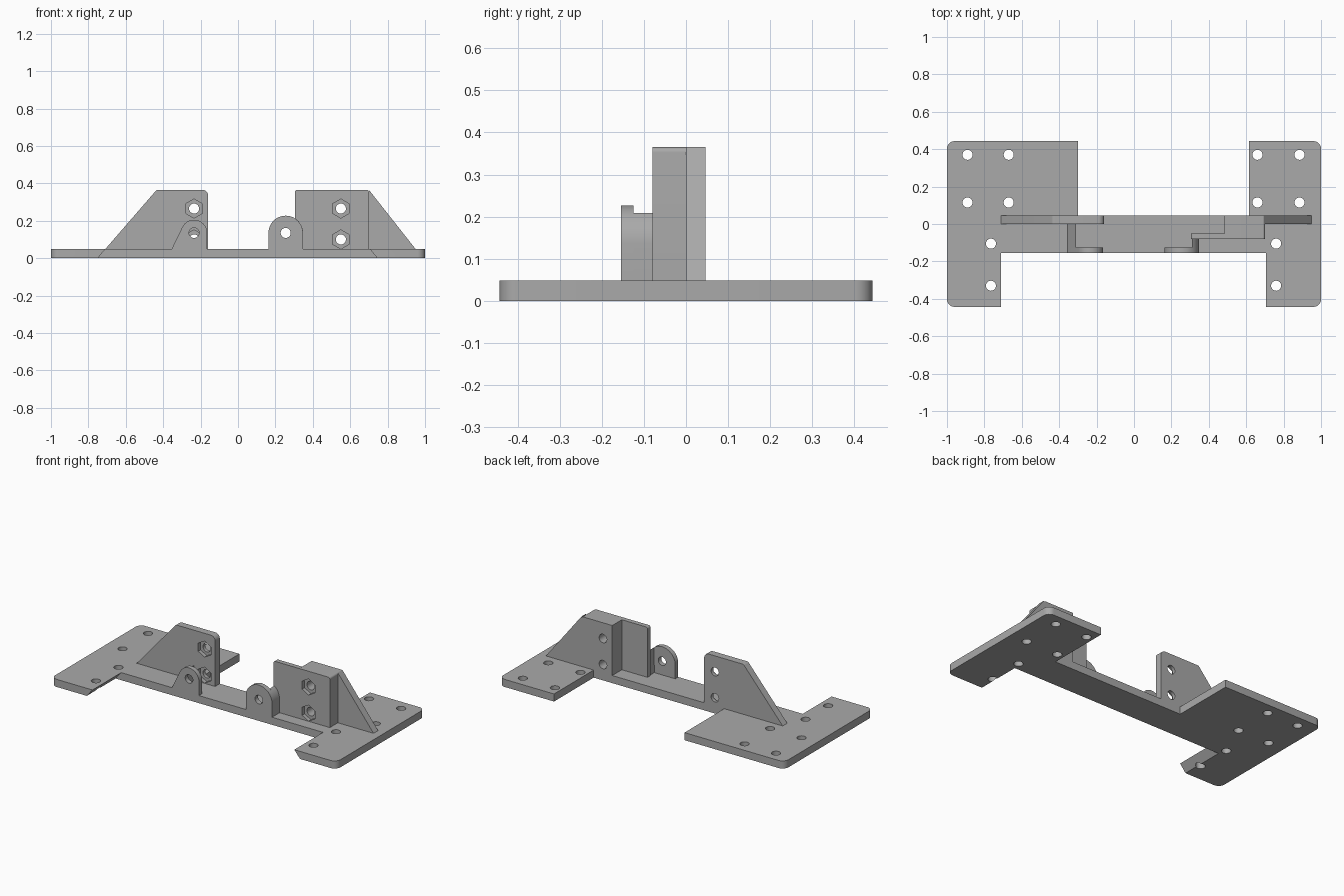
import bpy
import bmesh
import math
from mathutils import Vector

cube = bpy.data.objects.get("Cube")
if cube:
    bpy.data.objects.remove(cube, do_unlink=True)

grey = bpy.data.materials.new("plain grey")
grey.use_nodes = True
grey.diffuse_color = (0.4, 0.4, 0.4, 1)
grey.node_tree.nodes["Principled BSDF"].inputs["Base Color"].default_value = grey.diffuse_color

T = 0.048        # base thickness
TOP = 0.365      # top of the upright plates
FRONT, BACK = -0.155, 0.046   # edges of the cross bar
BORE = 0.027


def rounded(points, steps=6):
    """Outline from (x, y) or (x, y, radius) corners."""
    out = []
    for i, p in enumerate(points):
        c = Vector(p[:2])
        if len(p) == 2:
            out.append(c)
            continue
        a = (Vector(points[i - 1][:2]) - c).normalized()
        b = (Vector(points[(i + 1) % len(points)][:2]) - c).normalized()
        half = a.angle(b) / 2
        centre = c + (a + b).normalized() * p[2] / math.sin(half)
        start = c + a * p[2] / math.tan(half) - centre
        end = c + b * p[2] / math.tan(half) - centre
        for k in range(steps + 1):
            d = start.lerp(end, k / steps).normalized() * p[2]
            out.append(centre + d)
    return out


def arc(cx, cz, r, a0, a1, n):
    return [Vector((cx + r * math.cos(math.radians(a0 + (a1 - a0) * k / n)),
                    cz + r * math.sin(math.radians(a0 + (a1 - a0) * k / n)))) for k in range(n + 1)]


def prism(name, outline, axis, lo, hi):
    """Extrude an outline along y or z."""
    bm = bmesh.new()
    place = (lambda p, t: (p[0], t, p[1])) if axis == "y" else (lambda p, t: (p[0], p[1], t))
    face = bm.faces.new([bm.verts.new(place(p, lo)) for p in outline])
    ext = bmesh.ops.extrude_face_region(bm, geom=[face])
    shift = Vector(place((0, 0), hi - lo))
    bmesh.ops.translate(bm, vec=shift, verts=[g for g in ext["geom"] if isinstance(g, bmesh.types.BMVert)])
    bmesh.ops.recalc_face_normals(bm, faces=bm.faces)
    mesh = bpy.data.meshes.new(name)
    bm.to_mesh(mesh)
    bm.free()
    mesh.materials.append(grey)
    obj = bpy.data.objects.new(name, mesh)
    bpy.context.collection.objects.link(obj)
    return obj


def select(obj):
    bpy.ops.object.select_all(action="DESELECT")
    obj.select_set(True)
    bpy.context.view_layer.objects.active = obj


def cut(obj, x, c, axis, lo, hi, r=BORE, sides=24):
    """Cut a round or hexagonal hole."""
    turn = 90 if sides == 6 else 0
    tool = prism("cutter", arc(x, c, r, turn, turn + 360, sides)[:-1], axis, lo, hi)
    mod = obj.modifiers.new("hole", "BOOLEAN")
    mod.operation = "DIFFERENCE"
    mod.solver = "EXACT"
    mod.object = tool
    select(obj)
    bpy.ops.object.modifier_apply(modifier=mod.name)
    bpy.data.objects.remove(tool, do_unlink=True)


def nut_holes(obj, x, front):
    for z in (0.10, 0.265):
        cut(obj, x, z, "y", -0.5, 0.5)
        cut(obj, x, z, "y", front - 0.05, front + 0.024, 0.051, 6)


# Base plate with four feet and a cross bar
R = 0.04
base = prism("base_plate", rounded([
    (-1, -0.443, R), (-0.71, -0.443), (-0.71, FRONT), (0.705, FRONT), (0.705, -0.443),
    (1, -0.443, R), (1, 0.443, R), (0.615, 0.443), (0.615, BACK), (-0.3, BACK),
    (-0.3, 0.443), (-1, 0.443, R)]), "z", 0, T)

# Undercut the inner edges of the front feet
for v in base.data.vertices:
    if v.co.z < 0.001 and 0.7 < abs(v.co.x) < 0.72:
        v.co.x += math.copysign(0.04, v.co.x)

# Screw holes in the feet
for outer, inner, front_x in ((-0.89, -0.67, -0.765), (0.885, 0.66, 0.76)):
    for x, ys in ((outer, (0.115, 0.37)), (inner, (0.115, 0.37)), (front_x, (-0.105, -0.33))):
        for y in ys:
            cut(base, x, y, "z", -0.1, 0.2)

# Upright plate with a sloped brace on the right
right_plate = prism("right_upright", rounded([
    (-0.71, T), (-0.16, T), (-0.16, TOP, 0.03), (-0.435, TOP, 0.02)]), "y", 0, BACK)
nut_holes(right_plate, -0.235, 0)

# Stepped upright on the left: thin front plate, thick block, sloped brace
thin = prism("left_upright_thin", rounded([
    (0.305, T), (0.485, T), (0.485, TOP), (0.305, TOP, 0.012)]), "y", -0.08, -0.05)
block = prism("left_upright_block", rounded([
    (0.485, T), (0.70, T), (0.70, TOP, 0.012), (0.485, TOP)]), "y", -0.08, BACK)
nut_holes(block, 0.55, -0.08)
brace = prism("left_brace", [(0.70, T), (0.95, T), (0.70, TOP)], "y", 0, BACK)

# Right pivot lug with a sloped side, and the web behind it
lug_back = FRONT + 0.03
right_lug = prism("right_lug", [Vector((-0.355, T)), Vector((-0.165, T))]
                  + arc(-0.235, 0.135, 0.07, 0, 154, 14), "y", FRONT, lug_back)
cut(right_lug, -0.235, 0.135, "y", -0.3, 0.3)
right_web = prism("right_web", [(-0.355, T), (-0.31, T), (-0.31, 0.14)], "y", lug_back, 0)

# Left pivot lug with a round top, and the web behind it
left_lug = prism("left_lug", [Vector((0.163, T)), Vector((0.347, T))]
                 + arc(0.255, 0.135, 0.092, 0, 180, 20), "y", FRONT, lug_back)
cut(left_lug, 0.255, 0.135, "y", -0.3, 0.3)
left_web = prism("left_web", [Vector((0.31, T)), Vector((0.347, T))]
                 + arc(0.255, 0.135, 0.092, 0, 53, 7), "y", lug_back, -0.08)

for obj in (base, right_plate, thin, block, brace, right_lug, right_web, left_lug, left_web):
    select(obj)
    bpy.ops.object.shade_smooth_by_angle(angle=math.radians(30))
